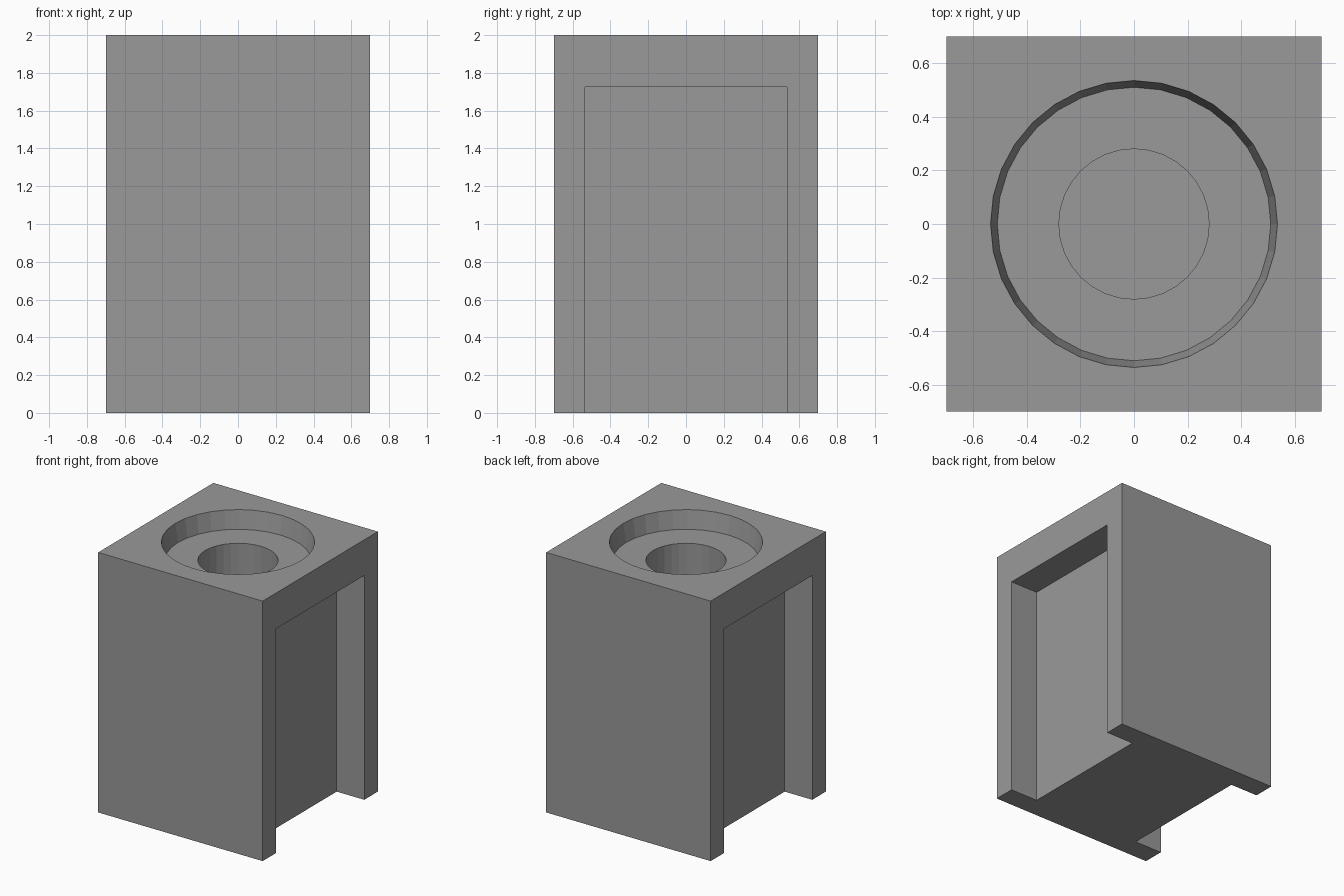
import bpy
import bmesh
from mathutils import Matrix, Vector

cube = bpy.data.objects.get("Cube")
if cube:
    bpy.data.objects.remove(cube, do_unlink=True)

WIDTH, HEIGHT = 1.4, 2.0
WEB = 0.465          # half thickness of the middle wall
RECESS_Y = 0.535     # half width of the side recesses
RECESS_TOP = 1.725
SEAT_Z = 1.86        # floor of the tapered seat
BORE_Z = 1.2         # floor of the round bore
SIDES = 32

grey = bpy.data.materials.new("plain grey")
grey.use_nodes = True
grey.diffuse_color = (0.32, 0.32, 0.32, 1)
grey.node_tree.nodes["Principled BSDF"].inputs["Base Color"].default_value = (0.32, 0.32, 0.32, 1)


def finish(name, bm):
    mesh = bpy.data.meshes.new(name)
    bm.to_mesh(mesh)
    bm.free()
    mesh.materials.append(grey)
    obj = bpy.data.objects.new(name, mesh)
    bpy.context.collection.objects.link(obj)
    return obj


def box(name, low, high):
    low, high = Vector(low), Vector(high)
    bm = bmesh.new()
    bmesh.ops.create_cube(bm, size=1, matrix=Matrix.Translation((low + high) / 2)
                          @ Matrix.Diagonal((*(high - low), 1)))
    return finish(name, bm)


def cone(name, r_low, r_high, z_low, z_high):
    bm = bmesh.new()
    bmesh.ops.create_cone(bm, cap_ends=True, segments=SIDES, radius1=r_low, radius2=r_high,
                          depth=z_high - z_low,
                          matrix=Matrix.Translation((0, 0, (z_low + z_high) / 2)))
    return finish(name, bm)


# Main block
half = WIDTH / 2
block = box("holder_block", (-half, -half, 0), (half, half, HEIGHT))

# Side recesses, open at the bottom
cutters = [box("left_recess_cutter", (WEB, -RECESS_Y, -0.1), (1, RECESS_Y, RECESS_TOP)),
           box("right_recess_cutter", (-1, -RECESS_Y, -0.1), (-WEB, RECESS_Y, RECESS_TOP))]

# Tapered seat and bore in the top; the seat continues its slope above the block
slope = (0.535 - 0.51) / (HEIGHT - SEAT_Z)
cutters.append(cone("seat_cutter", 0.51, 0.535 + slope * 0.1, SEAT_Z, HEIGHT + 0.1))
cutters.append(cone("bore_cutter", 0.28, 0.28, BORE_Z, HEIGHT + 0.2))

for cutter in cutters:
    cut = block.modifiers.new(cutter.name, 'BOOLEAN')
    cut.operation = 'DIFFERENCE'
    cut.solver = 'EXACT'
    cut.object = cutter

# Apply the cuts and drop the cutters
bpy.context.view_layer.update()
result = bpy.data.meshes.new_from_object(
    block.evaluated_get(bpy.context.evaluated_depsgraph_get()))
block.modifiers.clear()
block.data = result
result.materials.clear()
result.materials.append(grey)
for face in result.polygons:
    face.material_index = 0
    face.use_smooth = False
for cutter in cutters:
    bpy.data.objects.remove(cutter, do_unlink=True)
